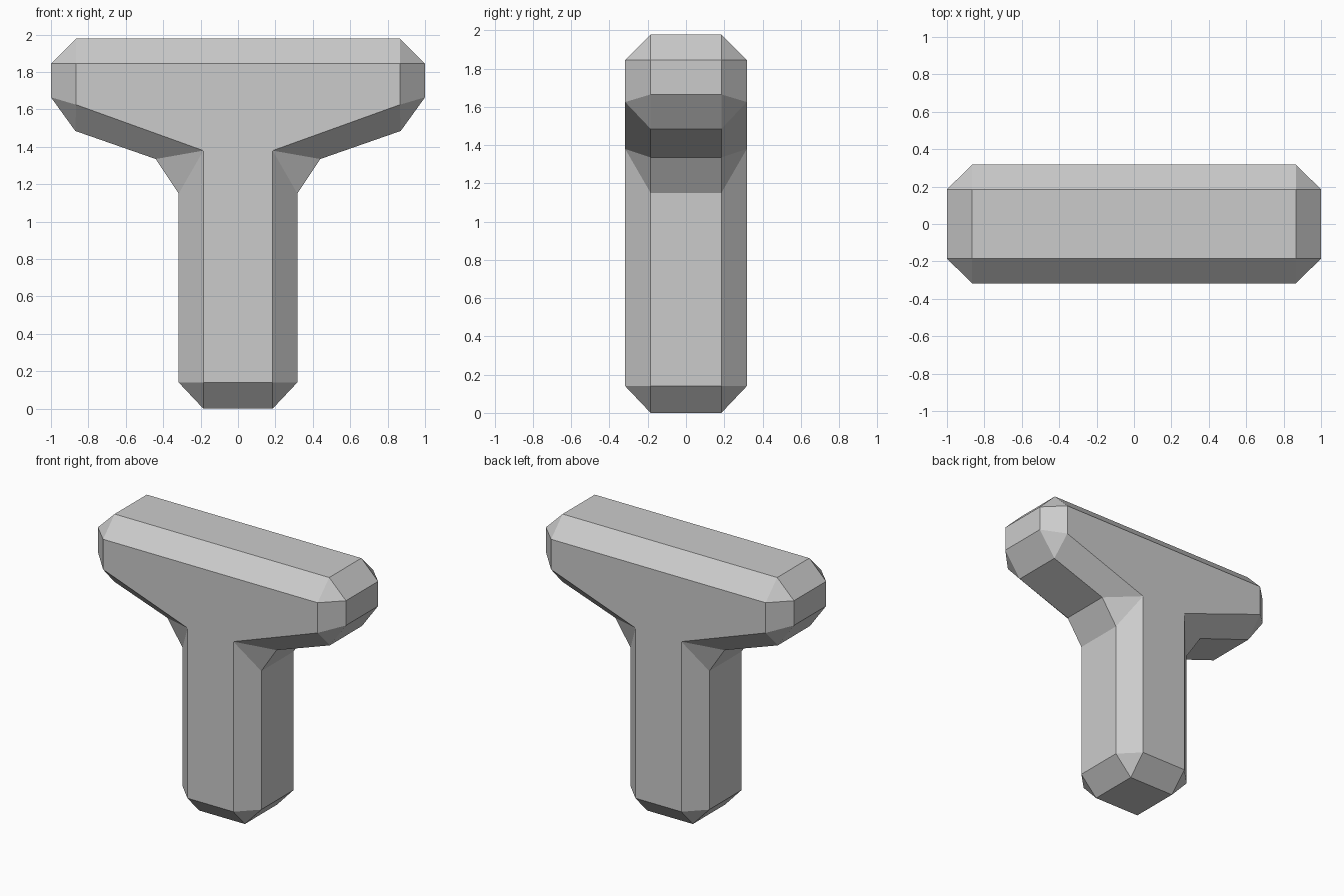
import bpy
import bmesh

cube = bpy.data.objects.get("Cube")
if cube:
    bpy.data.objects.remove(cube)

FACE_Y, RIM_Y = 0.318, 0.185

# Right half of the flat T face, and of the wider rim around it (two rim points per face corner)
FACE = [(0.185, 0.14), (0.185, 1.38), (0.865, 1.625), (0.865, 1.845)]
RIM = [(0.185, 0), (0.317, 0.14), (0.317, 1.15), (0.44, 1.335),
       (0.87, 1.485), (1, 1.665), (1, 1.845), (0.865, 1.978)]


def mirrored(half):
    """Close a right-hand half outline with its mirror image."""
    return half + [(-x, z) for x, z in reversed(half)]


def ring(bm, outline, y):
    return [bm.verts.new((x, y, z)) for x, z in outline]


bm = bmesh.new()
face_outline, rim_outline = mirrored(FACE), mirrored(RIM)
rims = []
for side in (-1, 1):
    face = ring(bm, face_outline, side * FACE_Y)
    rim = ring(bm, rim_outline, side * RIM_Y)
    rims.append(rim)
    bm.faces.new(face)
    for i, corner in enumerate(face):
        j = (i + 1) % len(face)
        # Corner facet, then the chamfer strip to the next corner
        bm.faces.new((corner, rim[2 * i], rim[2 * i + 1]))
        bm.faces.new((corner, rim[2 * i + 1], rim[2 * j], face[j]))

# Outer wall joining the front and back rims
front, back = rims
for i in range(len(front)):
    j = (i + 1) % len(front)
    bm.faces.new((front[i], front[j], back[j], back[i]))

bmesh.ops.recalc_face_normals(bm, faces=bm.faces)
mesh = bpy.data.meshes.new("chamfered_t_block")
bm.to_mesh(mesh)
bm.free()

# Plain grey material
grey = bpy.data.materials.new("light grey")
grey.use_nodes = True
colour = (0.6, 0.6, 0.6, 1)
grey.diffuse_color = colour
for node in grey.node_tree.nodes:
    if node.type == "BSDF_PRINCIPLED":
        node.inputs["Base Color"].default_value = colour
mesh.materials.append(grey)

block = bpy.data.objects.new("chamfered_t_block", mesh)
bpy.context.collection.objects.link(block)
